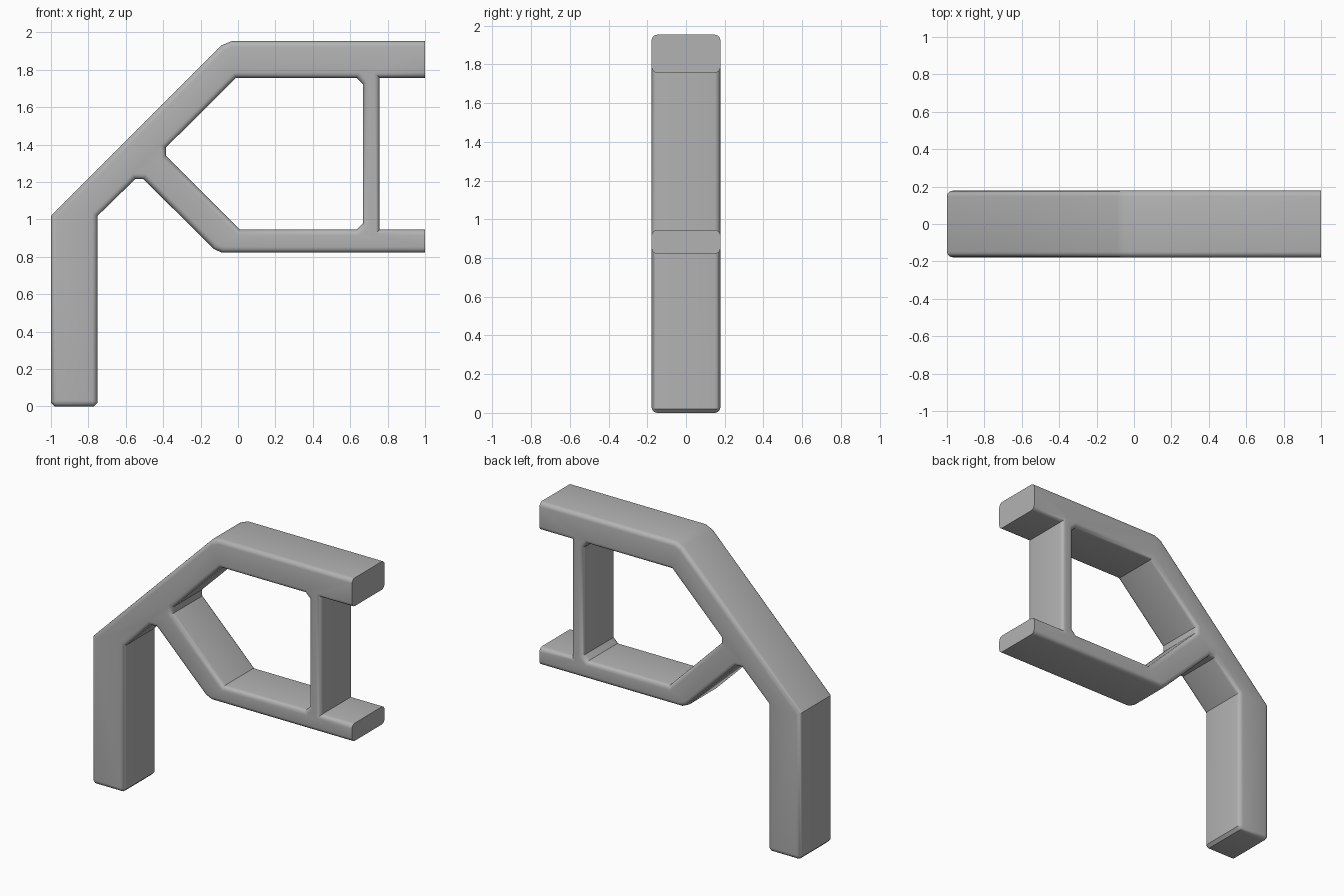
import bpy
import bmesh
from math import sin, cos, radians
from mathutils import Vector

cube = bpy.data.objects.get("Cube")
if cube:
    bpy.data.objects.remove(cube)

HALF, ROUND, STEPS = 0.178, 0.03, 4
END = 1.0

# Outer outline (x, z): solid lies to the right of the direction of travel
outline = [(-1, 0.02), (-1, 1.02), (-0.09, 1.93), (-0.035, 1.953), (END, 1.953),
           (END, 1.757), (0.757, 1.757), (0.757, 0.945), (END, 0.945), (END, 0.822),
           (-0.085, 0.822), (-0.13, 0.842), (-0.505, 1.215), (-0.55, 1.215),
           (-0.75, 1.02), (-0.75, 0.02), (-0.77, 0), (-0.98, 0)]
# Opening between the two beams, wound the other way
opening = [(-0.385, 1.385), (-0.385, 1.34), (0.01, 0.945), (0.635, 0.945),
           (0.667, 0.977), (0.667, 1.725), (0.635, 1.757), (-0.01, 1.757)]


def inset(points, amount):
    """Move every edge into the solid, except the flat beam ends."""
    pts = [Vector(p) for p in points]
    lines = []
    for a, b in zip(pts, pts[1:] + pts[:1]):
        d = (b - a).normalized()
        flat_end = a.x == END and b.x == END
        lines.append((a + Vector((d.y, -d.x)) * (0 if flat_end else amount), d))
    result = []
    for (p, d), (q, e) in zip(lines[-1:] + lines[:-1], lines):
        t = (q - p).cross(e) / d.cross(e)
        result.append(p + d * t)
    return result


# Rounded cross-section: inset and depth of each ring, front to back
angles = [radians(90 * i / STEPS) for i in range(STEPS + 1)]
front = [(ROUND * (1 - sin(a)), -HALF + ROUND * (1 - cos(a))) for a in angles]
rings = front + [(i, -y) for i, y in reversed(front)]

bm = bmesh.new()
caps = [[], []]
for loop in (outline, opening):
    previous = None
    for n, (amount, y) in enumerate(rings):
        ring = [bm.verts.new((p.x, y, p.y)) for p in inset(loop, amount)]
        if previous:
            for i in range(len(ring)):
                j = (i + 1) % len(ring)
                bm.faces.new((previous[i], previous[j], ring[j], ring[i]))
        if n in (0, len(rings) - 1):
            pairs = zip(ring, ring[1:] + ring[:1])
            caps[n > 0] += [bm.edges.get(p) or bm.edges.new(p) for p in pairs]
        previous = ring

# Front and back faces, with the opening left clear
for edges in caps:
    bmesh.ops.triangle_fill(bm, edges=edges, use_beauty=True)
bmesh.ops.recalc_face_normals(bm, faces=bm.faces[:])

mesh = bpy.data.meshes.new("bracket_frame")
bm.to_mesh(mesh)
bm.free()
frame = bpy.data.objects.new("bracket_frame", mesh)
bpy.context.collection.objects.link(frame)

# Plain grey finish
color = (0.45, 0.45, 0.45, 1)
grey = bpy.data.materials.new("plain_grey")
grey.use_nodes = True
grey.diffuse_color = color
grey.node_tree.nodes["Principled BSDF"].inputs["Base Color"].default_value = color
mesh.materials.append(grey)

bpy.context.view_layer.objects.active = frame
frame.select_set(True)
bpy.ops.object.shade_smooth_by_angle(angle=radians(30))
